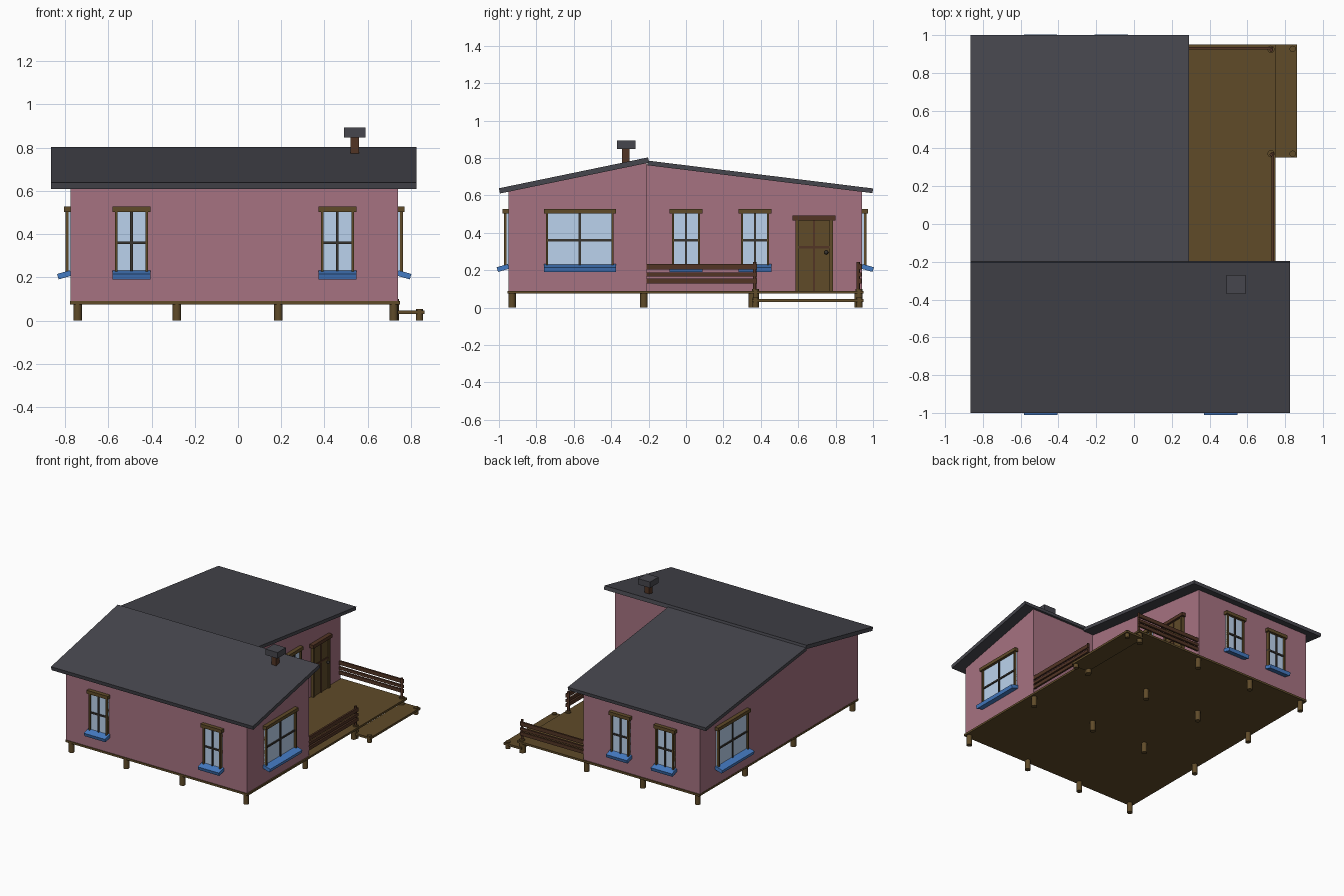
import bpy, bmesh, math
from mathutils import Matrix, Vector

if "Cube" in bpy.data.objects:
    bpy.data.objects.remove(bpy.data.objects["Cube"])


def mat(name, c):
    m = bpy.data.materials.new(name)
    m.diffuse_color = (*c, 1)
    m.use_nodes = True
    m.node_tree.nodes["Principled BSDF"].inputs["Base Color"].default_value = m.diffuse_color
    return m


PINK = mat("pink_wall", (0.38, 0.17, 0.22))
ROOF = mat("slate", (0.062, 0.062, 0.075))
WOOD = mat("wood", (0.115, 0.07, 0.022))
DARK = mat("dark_wood", (0.085, 0.035, 0.018))
BLUE = mat("blue_sill", (0.06, 0.2, 0.55))
GLASS = mat("glass", (0.5, 0.65, 0.85))
BAR = mat("glazing_bar", (0.04, 0.035, 0.03))


def finish(name, bm, m, M=Matrix()):
    bmesh.ops.recalc_face_normals(bm, faces=bm.faces)
    me = bpy.data.meshes.new(name)
    bm.to_mesh(me)
    bm.free()
    me.materials.append(m)
    ob = bpy.data.objects.new(name, me)
    ob.matrix_world = M
    bpy.context.collection.objects.link(ob)
    return ob


def box(name, x, y, z, m, M=Matrix()):
    """Box from (min, max) ranges, placed by matrix M."""
    bm = bmesh.new()
    bmesh.ops.create_cube(bm, size=1)
    for v in bm.verts:
        v.co = [r[0] if c < 0 else r[1] for r, c in zip((x, y, z), v.co)]
    return finish(name, bm, m, M)


def post(name, x, y, z0, z1, r, m):
    bm = bmesh.new()
    bmesh.ops.create_cone(bm, cap_ends=True, segments=12, radius1=r, radius2=r, depth=z1 - z0)
    ob = finish(name, bm, m, Matrix.Translation((x, y, (z0 + z1) / 2)))
    for p in ob.data.polygons:
        p.use_smooth = len(p.vertices) == 4
    return ob


def prism(name, profile, x0, x1, m):
    """Extrude a (y, z) profile along x."""
    bm = bmesh.new()
    f = bm.faces.new([bm.verts.new((x0, y, z)) for y, z in profile])
    r = bmesh.ops.extrude_face_region(bm, geom=[f])
    bmesh.ops.translate(bm, verts=[v for v in r["geom"] if isinstance(v, bmesh.types.BMVert)],
                        vec=(x1 - x0, 0, 0))
    return finish(name, bm, m)


# wall matrix: local -y points out of the wall
def wall_at(x, y, deg):
    return Matrix.Translation((x, y, 0)) @ Matrix.Rotation(math.radians(deg), 4, 'Z')


def window(name, x, y, deg, w):
    M = wall_at(x, y, deg)
    h = w / 2
    g = h - 0.012
    box(name + "_glass", (-g, g), (-0.01, 0.01), (0.21, 0.51), GLASS, M)
    for s in (-1, 1):
        a, b = sorted((s * (g - 0.012), s * g))
        box(name + "_jamb", (a, b), (-0.024, 0.005), (0.21, 0.51), WOOD, M)
    box(name + "_mullion", (-0.006, 0.006), (-0.018, 0.005), (0.215, 0.505), BAR, M)
    box(name + "_crossbar", (-g, g), (-0.018, 0.005), (0.354, 0.366), BAR, M)
    box(name + "_lintel", (-h, h), (-0.03, 0.005), (0.503, 0.528), WOOD, M)
    T = M @ Matrix.Translation((0, -0.028, 0.212)) @ Matrix.Rotation(math.radians(16), 4, 'X')
    box(name + "_sill", (-h, h), (-0.032, 0.03), (-0.013, 0.013), BLUE, T)


# floor platform and foundation posts
box("floor_platform", (-0.777, 0.75), (-0.955, 0.95), (0.075, 0.09), WOOD)
for x in (-0.742, -0.283, 0.187, 0.72):
    for y in (-0.93, -0.225, 0.355, 0.92):
        post("foundation_post", x, y, 0, 0.08, 0.02, WOOD)

# house walls
prism("front_wing_walls", [(-0.95, 0.09), (-0.21, 0.09), (-0.21, 0.775), (-0.95, 0.625)],
      -0.775, 0.74, PINK)
prism("back_wing_walls", [(-0.21, 0.09), (0.942, 0.09), (0.942, 0.623), (-0.21, 0.765)],
      -0.775, 0.2, PINK)

# roofs
prism("front_roof", [(-0.995, 0.61), (-0.197, 0.775), (-0.203, 0.803), (-1.0, 0.638)],
      -0.865, 0.825, ROOF)
prism("back_roof", [(-0.205, 0.761), (0.997, 0.612), (1.0, 0.637), (-0.205, 0.786)],
      -0.865, 0.29, ROOF)

# chimney
box("chimney_stack", (0.52, 0.56), (-0.343, -0.303), (0.74, 0.85), DARK)
box("chimney_cap", (0.49, 0.59), (-0.37, -0.27), (0.848, 0.893), ROOF)

# windows
window("front_window_left", -0.493, -0.95, 0, 0.177)
window("front_window_right", 0.46, -0.95, 0, 0.177)
window("back_window_left", -0.495, 0.942, 180, 0.177)
window("back_window_right", -0.12, 0.942, 180, 0.177)
window("deck_window_front", 0.2, 0.0, 90, 0.175)
window("deck_window_back", 0.2, 0.369, 90, 0.175)
window("right_large_window", 0.74, -0.568, 90, 0.385)
window("left_large_window", -0.775, 0.568, -90, 0.385)

# door onto the deck
D = wall_at(0.2, 0.685, 90)
box("door_panel", (-0.09, 0.09), (-0.015, 0.005), (0.09, 0.47), WOOD, D)
for s in (-1, 1):
    a, b = sorted((s * 0.083, s * 0.1))
    box("door_jamb", (a, b), (-0.024, 0.005), (0.09, 0.47), WOOD, D)
box("door_lintel", (-0.115, 0.115), (-0.032, 0.005), (0.466, 0.492), DARK, D)
box("door_stile", (-0.006, 0.006), (-0.02, 0), (0.09, 0.466), DARK, D)
box("door_rail", (-0.085, 0.085), (-0.02, 0), (0.317, 0.329), DARK, D)
bm = bmesh.new()
bmesh.ops.create_uvsphere(bm, u_segments=12, v_segments=8, radius=0.011)
knob = finish("door_knob", bm, BAR, D @ Matrix.Translation((0.065, -0.03, 0.295)))
knob.data.shade_smooth()

# deck railings: three boards each and a slim end post
for z0, z1 in ((0.203, 0.232), (0.167, 0.188), (0.13, 0.156)):
    box("side_railing_board", (0.727, 0.741), (-0.21, 0.38), (z0, z1), DARK)
    box("back_railing_board", (0.2, 0.735), (0.923, 0.937), (z0, z1), DARK)
for y in (0.367, 0.92):
    post("railing_post", 0.727, y, 0.08, 0.245, 0.009, DARK)
    post("deck_corner_post", 0.725, y + 0.005, 0, 0.1, 0.019, WOOD)

# low entry step
box("entry_step", (0.715, 0.862), (0.352, 0.95), (0.03, 0.046), WOOD)
for y in (0.372, 0.927):
    post("step_post", 0.84, y, 0, 0.054, 0.017, WOOD)
